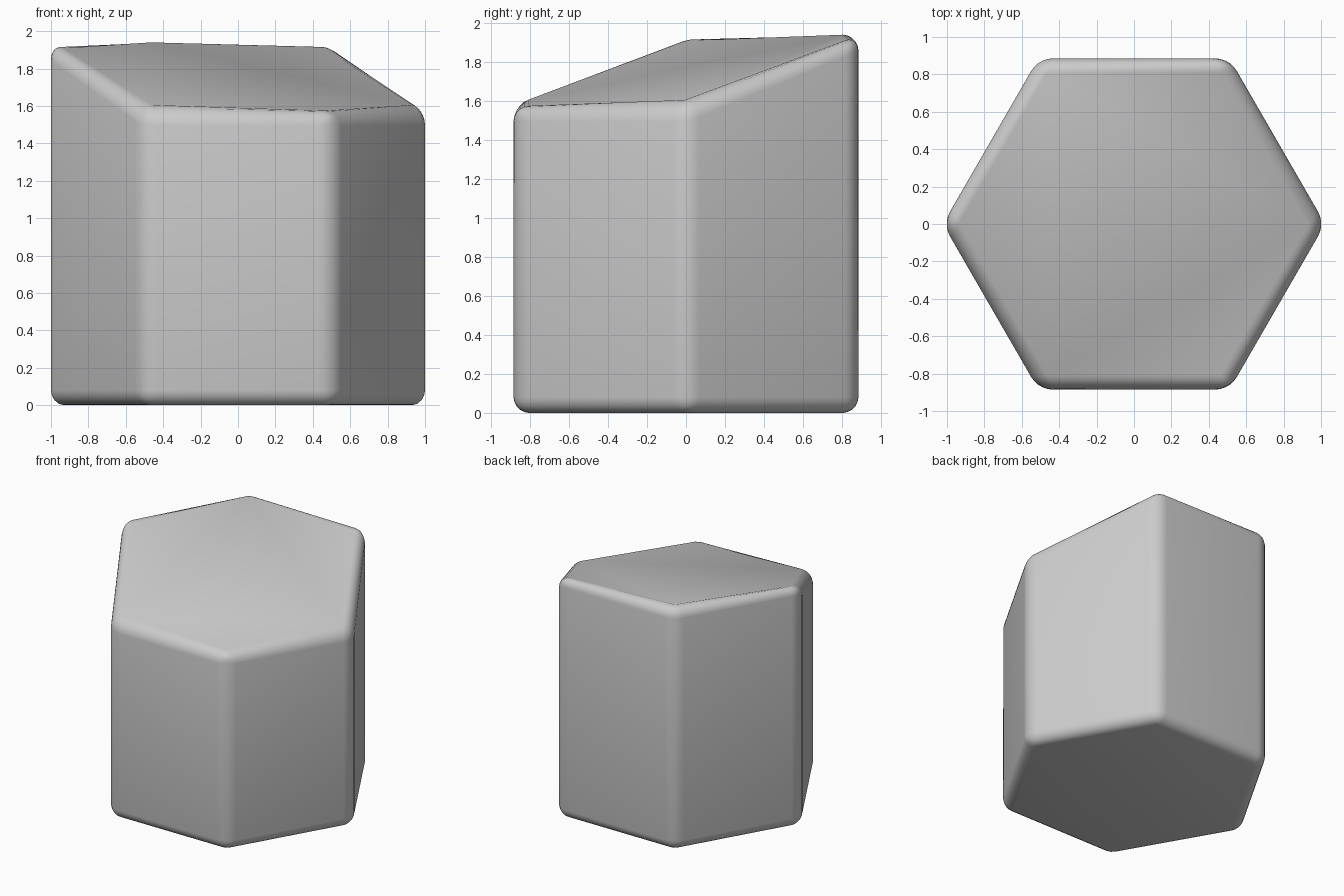
import bpy, bmesh, math

if "Cube" in bpy.data.objects:
    bpy.data.objects.remove(bpy.data.objects["Cube"])

R, LOW, HIGH, W = 1.022, 1.575, 1.94, 0.08

bm = bmesh.new()
# Hexagonal column: corners run right, back right, back left, left, front left, front right
tops = [LOW, HIGH, HIGH, HIGH, LOW, LOW]
ring = [(R * math.cos(k * math.pi / 3), R * math.sin(k * math.pi / 3)) for k in range(6)]
lower = [bm.verts.new((x, y, 0)) for x, y in ring]
upper = [bm.verts.new((x, y, z)) for (x, y), z in zip(ring, tops)]
bm.faces.new(lower[::-1])
bm.faces.new(upper)
for k in range(6):
    n = (k + 1) % 6
    bm.faces.new((lower[k], lower[n], upper[n], upper[k]))
bm.normal_update()

# Rounded edges all round
bmesh.ops.bevel(bm, geom=bm.edges[:], offset=W, offset_type='OFFSET',
                segments=5, profile=0.5, affect='EDGES', clamp_overlap=True)
bm.normal_update()

# Fold the warped top along three shallow creases
top = max((f for f in bm.faces if f.normal.z > 0.5), key=lambda f: f.calc_area())


def corner(k):
    x, y = ring[k]
    return min(top_verts, key=lambda v: (v.co.x - x) ** 2 + (v.co.y - y) ** 2)


top_verts = list(top.verts)
corners = [corner(k) for k in (0, 2, 4)]
for a, b in ((0, 1), (1, 2), (2, 0)):
    bmesh.ops.connect_verts(bm, verts=[corners[a], corners[b]])

mesh = bpy.data.meshes.new("hex_column")
bm.to_mesh(mesh)
bm.free()
mesh.shade_smooth()
column = bpy.data.objects.new("hex_column", mesh)
bpy.context.collection.objects.link(column)
